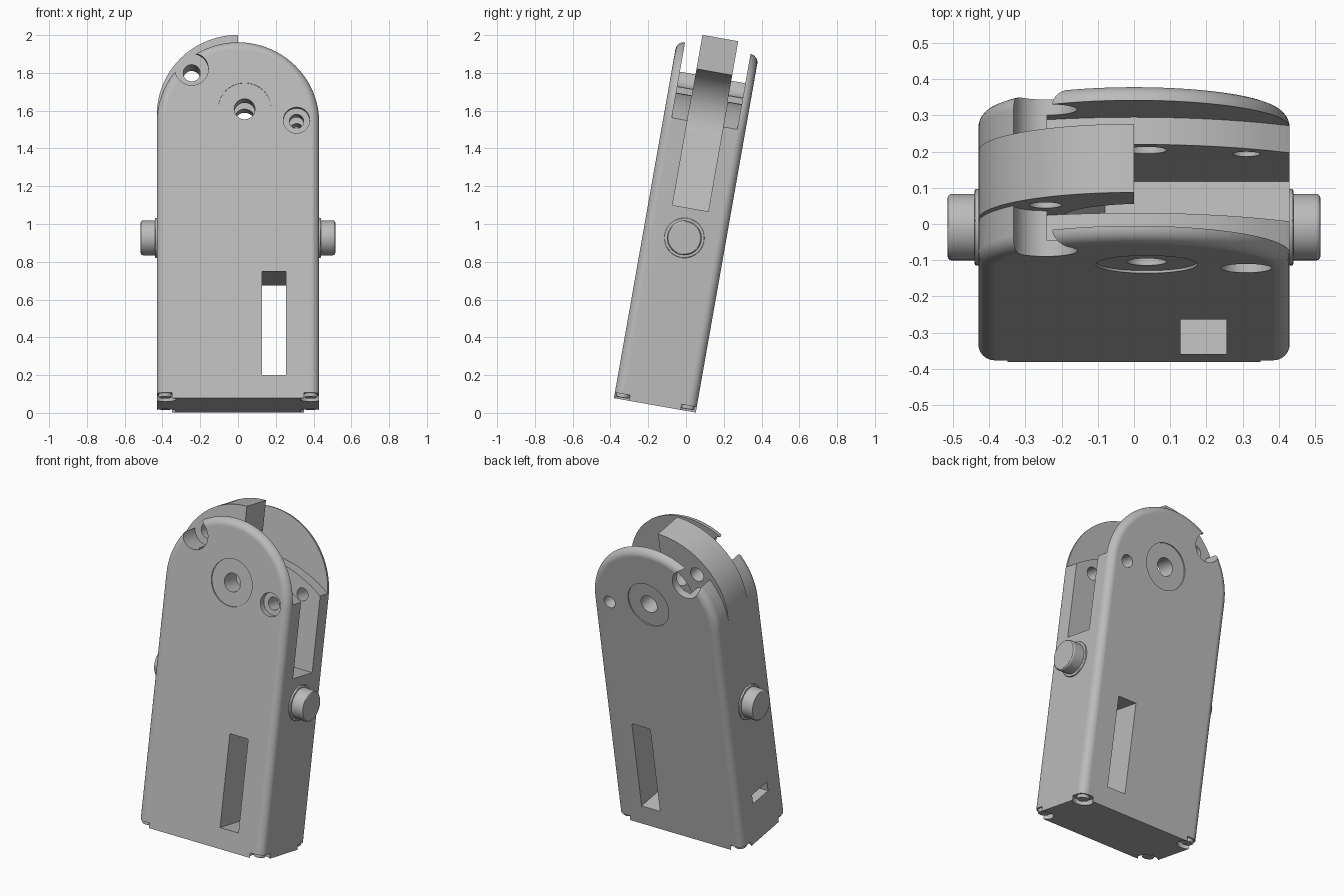
import bpy, bmesh
from math import sin, cos, pi, radians, sqrt
from mathutils import Matrix, Vector

old = bpy.data.objects.get("Cube")
if old:
    bpy.data.objects.remove(old)

grey = bpy.data.materials.new("light_grey")
grey.use_nodes = True
grey.diffuse_color = (0.5, 0.5, 0.5, 1)
grey.node_tree.nodes["Principled BSDF"].inputs["Base Color"].default_value = (0.5, 0.5, 0.5, 1)

HALF_W, HALF_T = 0.43, 0.22
LEAN = Matrix.Translation((0, -0.165, 0.04)) @ Matrix.Rotation(radians(-10), 4, 'X')


def finish(bm, name):
    bmesh.ops.recalc_face_normals(bm, faces=bm.faces)
    me = bpy.data.meshes.new(name)
    bm.to_mesh(me)
    bm.free()
    me.materials.append(grey)
    ob = bpy.data.objects.new(name, me)
    bpy.context.collection.objects.link(ob)
    return ob


def prism(name, pts, t0, t1, fillet=0):
    """Outline in the x/z plane, extruded through the thickness (y)."""
    bm = bmesh.new()
    face = bm.faces.new([bm.verts.new((x, t0, z)) for x, z in pts])
    new = bmesh.ops.extrude_face_region(bm, geom=[face])["geom"]
    bmesh.ops.translate(bm, vec=(0, t1 - t0, 0),
                        verts=[v for v in new if isinstance(v, bmesh.types.BMVert)])
    if fillet:
        rim = [e for e in bm.edges
               if abs(e.verts[0].co.y - e.verts[1].co.y) < 1e-5
               and max(v.co.z for v in e.verts) > 0.01]
        bmesh.ops.bevel(bm, geom=rim, offset=fillet, segments=6, profile=0.5, affect='EDGES')
    return finish(bm, name)


def rod(name, axis, centre, r, length, bevel=0):
    bm = bmesh.new()
    bmesh.ops.create_cone(bm, cap_ends=True, segments=40, radius1=r, radius2=r, depth=length)
    if bevel:
        rims = [e for e in bm.edges if abs(e.verts[0].co.z - e.verts[1].co.z) < 1e-5]
        bmesh.ops.bevel(bm, geom=rims, offset=bevel, segments=3, profile=0.5, affect='EDGES')
    turn = Vector((0, 0, 1)).rotation_difference(Vector(axis)).to_matrix().to_4x4()
    bm.transform(Matrix.Translation(centre) @ turn)
    return finish(bm, name)


def box(name, x, t, z):
    return prism(name, [(x[0], z[0]), (x[1], z[0]), (x[1], z[1]), (x[0], z[1])], *t)


def combine(target, tool, operation='DIFFERENCE'):
    tool.hide_render = True
    mod = target.modifiers.new("cut", 'BOOLEAN')
    mod.operation, mod.solver, mod.object = operation, 'EXACT', tool
    bpy.context.view_layer.objects.active = target
    bpy.ops.object.modifier_apply(modifier=mod.name)
    bpy.data.objects.remove(tool)


def arc(cx, cz, r, a0, a1, n):
    return [(cx + r * cos(a0 + (a1 - a0) * i / n), cz + r * sin(a0 + (a1 - a0) * i / n))
            for i in range(n + 1)]


# Case: round-topped slab with soft long edges
outline = [(-HALF_W, 0), (HALF_W, 0)] + arc(0, 1.49, HALF_W, 0, pi, 48)
case = prism("case", outline, -HALF_T, HALF_T, fillet=0.045)

# Hooked stop rising between the two cheeks on the -x side
hook = [(-HALF_W, 1.3), (0, 1.3)] + arc(0, 1.545, HALF_W, pi / 2, pi, 24)
combine(case, prism("hook", hook, -0.092, 0.1), 'UNION')

# Gaps between the cheeks and the inner shoulders
shoulder = [(x, 0.9 + sqrt(0.75 ** 2 - x * x)) for x in [-0.24 + 0.06 * i for i in range(13)]]
for t0, t1 in ((-0.176, -0.092), (0.1, 0.176)):
    combine(case, prism("gap", shoulder + [(0.48, 2.1), (-0.24, 2.1)], t0, t1))

# Central slot, open on the +x side and above the pivot
PIVOT = (0.035, 1.555)
slot = [(-0.08, 1.06), (0.6, 1.06), (0.6, 2.1), (0, 2.1)]
slot += arc(PIVOT[0], PIVOT[1], 0.24, radians(98.4), radians(205), 20)
combine(case, prism("slot", slot, -0.0921, 0.1001))

# Pivot bore with a shallow round recess on each side
Y = (0, 1, 0)
combine(case, rod("bore", Y, (PIVOT[0], 0, PIVOT[1]), 0.055, 1))
for s in (-1, 1):
    combine(case, rod("recess", Y, (PIVOT[0], s * HALF_T, PIVOT[1]), 0.14, 0.014))

# Stop screw: open counterbores on both faces, small through hole
combine(case, rod("stop_hole", Y, (-0.245, 0, 1.77), 0.045, 1))
for t in (-0.192, 0.2):
    combine(case, rod("stop_counterbore", Y, (-0.245, t, 1.77), 0.088, 0.2))

# Side screw: counterbored from the front only
combine(case, rod("side_hole", Y, (0.31, 0, 1.494), 0.038, 1))
combine(case, rod("side_counterbore", Y, (0.31, -HALF_T, 1.494), 0.07, 0.07))

# Window through the lower body
combine(case, box("window", (0.128, 0.255), (-0.5, 0.5), (0.124, 0.682)))

# Pin holes across the base and a small port in the -x wall
for t in (-0.132, 0.132):
    for z in (0.08, 0.185):
        combine(case, rod("pin_hole", (1, 0, 0), (0, t, z), 0.016, 1.2))
combine(case, box("port", (-0.5, -0.33), (-0.075, 0.075), (0.25, 0.31)))

# Base corners stepped back around the cover screws
for sx in (-1, 1):
    for st in (-1, 1):
        x, t = sx * 0.385, st * 0.175
        combine(case, rod("corner_step", (0, 0, 1), (x, t, 0), 0.058, 0.06))
        combine(case, box("corner_cut", sorted((x, sx * 0.5)), sorted((t, st * 0.3)), (-0.1, 0.03)))
        rod("cover_screw", (0, 0, 1), (x, t, 0.025), 0.035, 0.03, 0.006)

# Push buttons with collars on both sides
for s, side in ((1, "left"), (-1, "right")):
    rod(side + "_button_collar", (1, 0, 0), (s * 0.42, 0, 0.9), 0.106, 0.04, 0.005)
    rod(side + "_button", (1, 0, 0), (s * 0.4575, 0, 0.9), 0.092, 0.115, 0.012)

# Lean everything back and shade it
for ob in bpy.context.collection.objects:
    if ob.type == 'MESH' and ob.data.materials and ob.data.materials[0] == grey:
        ob.data.transform(LEAN)
        bpy.ops.object.select_all(action='DESELECT')
        ob.select_set(True)
        bpy.context.view_layer.objects.active = ob
        bpy.ops.object.shade_smooth_by_angle(angle=radians(30))
        ob.modifiers.new("normals", 'WEIGHTED_NORMAL').keep_sharp = True
